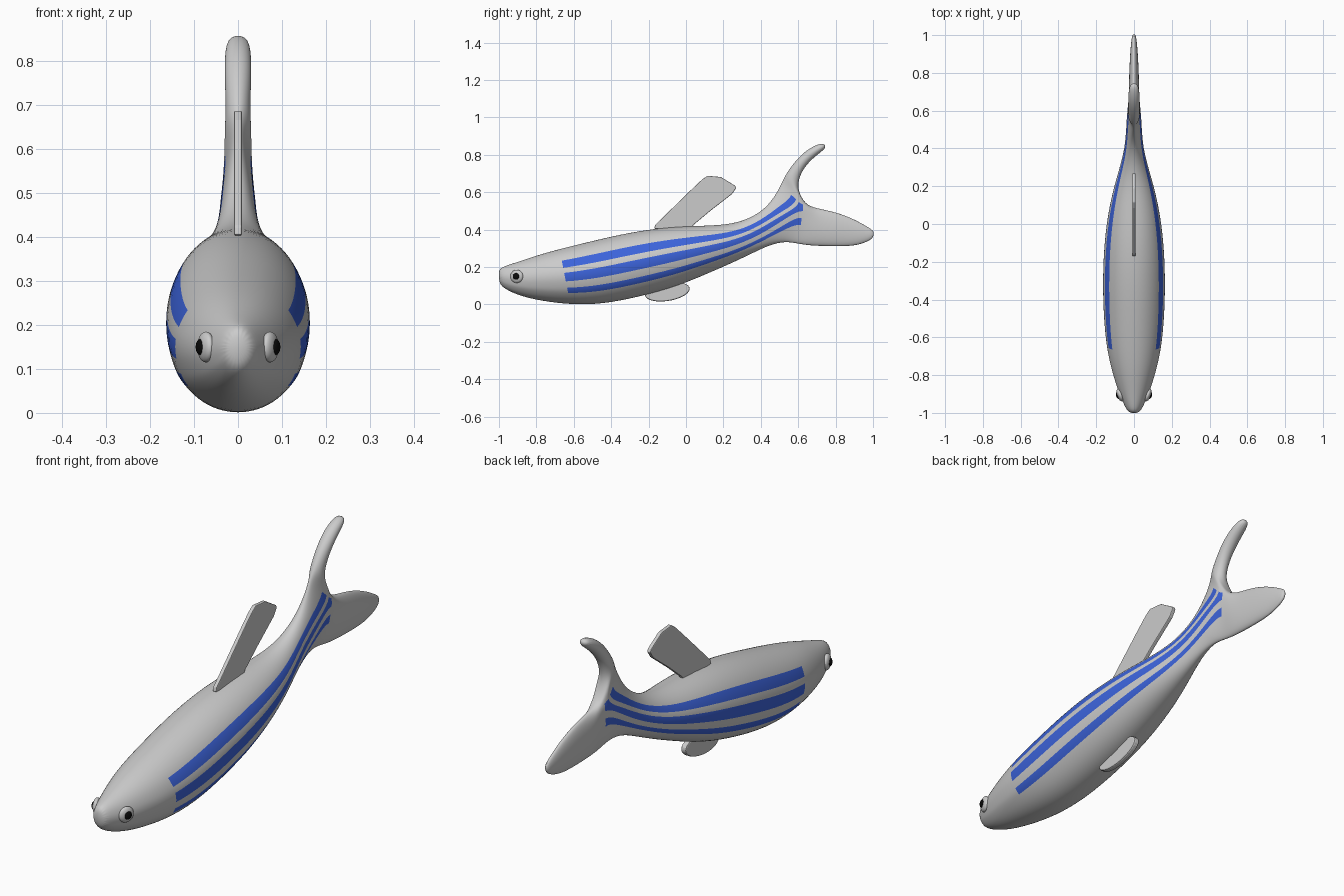
import bpy, bmesh, math
from mathutils import Vector

if "Cube" in bpy.data.objects:
    bpy.data.objects.remove(bpy.data.objects["Cube"])


def material(name, rgb):
    m = bpy.data.materials.new(name)
    m.diffuse_color = (*rgb, 1)
    m.use_nodes = True
    m.node_tree.nodes["Principled BSDF"].inputs["Base Color"].default_value = m.diffuse_color
    return m


grey = material("pale grey", (0.6, 0.6, 0.6))
blue = material("stripe blue", (0.045, 0.125, 0.7))
black = material("pupil black", (0.003, 0.003, 0.003))


def finish(name, bm, mats, smooth):
    bmesh.ops.recalc_face_normals(bm, faces=bm.faces[:])
    me = bpy.data.meshes.new(name)
    bm.to_mesh(me)
    bm.free()
    for m in mats:
        me.materials.append(m)
    for p in me.polygons:
        p.use_smooth = smooth
    ob = bpy.data.objects.new(name, me)
    bpy.context.collection.objects.link(ob)
    return ob


# Ring angles: vertices sit on the stripe borders, number 6 is the widest point
HALF = [0, 18, 36, 54.5, 73, 83, 90, 99, 115, 125.5, 144, 162, 180]
ANGLES = HALF + [360 - a for a in HALF[-2:0:-1]]
STRIPES = {3, 5, 6, 8, 15, 17, 18, 20}
CROTCH = (0.635, 0.537)

# Body sections: back y, z; belly y, z; half width
BODY = [
    (-1.004, .188, -1.0, .112, .026), (-.97, .206, -.97, .082, .047),
    (-.90, .228, -.89, .045, .080), (-.80, .263, -.78, .018, .114),
    (-.69, .295, -.62, -.003, .146), (-.50, .342, -.45, -.002, .162),
    (-.30, .388, -.25, .038, .166), (-.10, .416, -.05, .093, .156),
    (.08, .422, .12, .165, .130), (.22, .427, .25, .222, .095),
    (.33, .455, .36, .275, .062), (.42, .510, .45, .318, .045),
    (.475, .580, .53, .335, .040), (.505, .645, .60, .320, .033)]
# Lobe sections: outer edge y, z; inner edge y, z; half width
UPPER = [(.525, .680, .598, .610, .031), (.55, .722, .602, .670, .028),
         (.60, .786, .633, .735, .031), (.66, .838, .690, .792, .031),
         (.735, .868, .757, .840, .024)]
LOWER = [(.66, .312, .690, .517, .029), (.80, .308, .800, .497, .026),
         (.90, .311, .900, .457, .021), (.965, .332, .972, .415, .015),
         (1.0, .353, 1.01, .390, .009)]

bm = bmesh.new()


def bridge(a, b, striped=()):
    n = len(a)
    for j in range(n):
        f = bm.faces.new((a[j], a[(j + 1) % n], b[(j + 1) % n], b[j]))
        f.material_index = 1 if j in striped else 0


def body_ring(sec, centre=None, power=1):
    top, bot, w = Vector(sec[0:2]), Vector(sec[2:4]), sec[4]
    mid = Vector(centre) if centre else (top + bot) / 2
    ring = []
    for a in ANGLES:
        c, s = math.cos(math.radians(a)), math.sin(math.radians(a))
        p = mid + ((top if c > 0 else bot) - mid) * abs(c) ** power
        ring.append(bm.verts.new((w * s, p.x, p.y)))
    return ring


# Body loft with the stripes running from behind the head to the tail fork
rings = []
for i, sec in enumerate(BODY):
    if i == len(BODY) - 1:
        rings.append(body_ring(sec, CROTCH, 1.6))
    elif i == len(BODY) - 2:
        rings.append(body_ring(sec, (.535, .478), 1.25))
    else:
        rings.append(body_ring(sec))
bm.faces.new(rings[0])
for i in range(len(rings) - 1):
    bridge(rings[i], rings[i + 1], STRIPES if i >= 4 else ())

# Tail lobes grow from the two halves of the last ring
last = rings[-1]
chord = [bm.verts.new((k * .033, *CROTCH)) for k in (.5, 0, -.5)]


def lobe(start, sections, sign):
    prev = start
    for y0, z0, y1, z1, w in sections:
        ring = []
        for k in range(16):
            a = math.radians((k - 6) * 22.5)
            t = (1 + math.cos(a)) / 2
            ring.append(bm.verts.new((sign * w * math.sin(a),
                                      y1 + (y0 - y1) * t, z1 + (z0 - z1) * t)))
        bridge(prev, ring)
        prev = ring
    bm.faces.new(prev)


lobe(last[18:] + last[:7] + chord, UPPER, 1)
lobe(last[6:19] + chord[::-1], LOWER, -1)
body = finish("fish_body", bm, [grey, blue], True)
sub = body.modifiers.new("smooth", "SUBSURF")
sub.levels = sub.render_levels = 2


# Flat fins: outline in y, z with softened edges
def fin(name, outline, half, bevel):
    b = bmesh.new()
    f = b.faces.new([b.verts.new((-half, y, z)) for y, z in outline])
    ext = bmesh.ops.extrude_face_region(b, geom=[f])
    vs = [v for v in ext["geom"] if isinstance(v, bmesh.types.BMVert)]
    bmesh.ops.translate(b, verts=vs, vec=(2 * half, 0, 0))
    ob = finish(name, b, [grey], False)
    m = ob.modifiers.new("edge", "BEVEL")
    m.width, m.segments = bevel, 2


fin("back_fin", [(-.17, .405), (-.165, .425), (.03, .615), (.085, .667), (.115, .688),
                 (.187, .681), (.262, .635), (.268, .622), (.246, .590), (.13, .50),
                 (.04, .425), (.02, .39)], .009, .004)
oval = [(-.10 + .12 * math.cos(t), .068 + .05 * math.sin(t) + .016 * math.cos(t))
        for t in (i * math.tau / 28 for i in range(28))]
fin("belly_fin", oval, .013, .006)


# Eyes: flattened balls turned outwards, each with a small pupil
def ball(name, loc, scale, turn, mat):
    bpy.ops.mesh.primitive_uv_sphere_add(segments=24, ring_count=14, radius=1,
                                         location=loc, rotation=(0, 0, turn))
    ob = bpy.context.object
    ob.name = name
    ob.scale = scale
    ob.data.materials.append(mat)
    bpy.ops.object.shade_smooth()


for side, s in (("right", 1), ("left", -1)):
    ball(side + "_eye", (s * .073, -.905, .150), (.017, .036, .035), -s * .35, grey)
    ball(side + "_pupil", (s * .086, -.909, .150), (.009, .018, .018), -s * .35, black)
